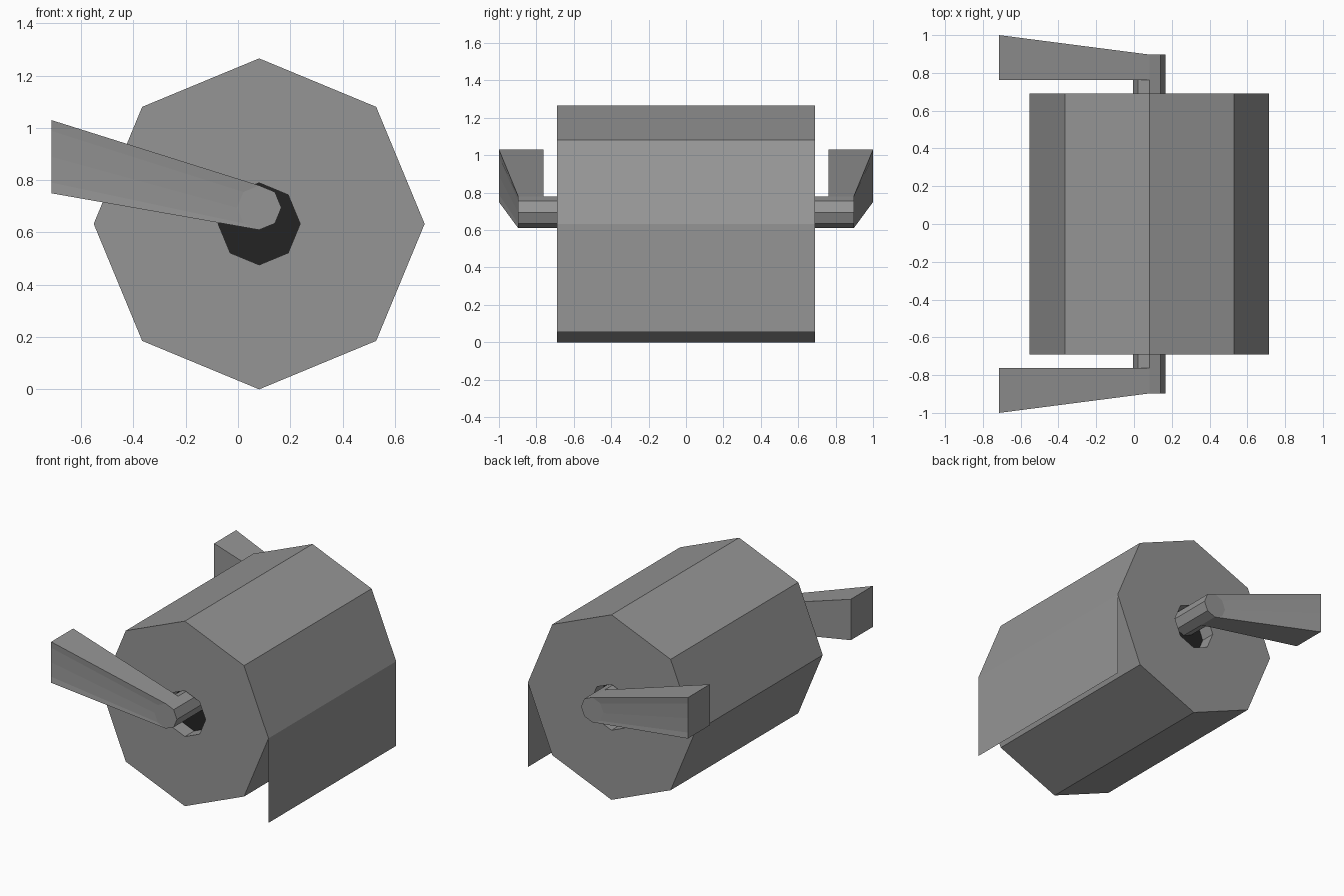
import bpy, bmesh, math

if "Cube" in bpy.data.objects:
    bpy.data.objects.remove(bpy.data.objects["Cube"])

CX, CZ, R = 0.081, 0.633, 0.633      # roll centre and radius
HALF = 0.69                          # half width of the roll


def material(name, v):
    m = bpy.data.materials.new(name)
    m.diffuse_color = (v, v, v, 1)
    m.use_nodes = True
    m.node_tree.nodes["Principled BSDF"].inputs["Base Color"].default_value = m.diffuse_color
    return m


GREY = material("grey", 0.30)
DARK = material("dark", 0.017)


def finish(name, bm, mats):
    bmesh.ops.recalc_face_normals(bm, faces=bm.faces)
    me = bpy.data.meshes.new(name)
    bm.to_mesh(me)
    bm.free()
    for m in mats:
        me.materials.append(m)
    ob = bpy.data.objects.new(name, me)
    bpy.context.collection.objects.link(ob)


def ring(bm, r, y, cz):
    return [bm.verts.new((CX + r * math.cos(i * math.pi / 4), y,
                          cz + r * math.sin(i * math.pi / 4))) for i in range(8)]


def bridge(bm, a, b, closed=True):
    n = len(a)
    for i in range(n if closed else n - 1):
        j = (i + 1) % n
        bm.faces.new((a[i], a[j], b[j], b[i]))


# Octagonal roll with a recessed dark core at each end
bm = bmesh.new()
profile = [(0.157, -HALF + 0.1), (0.157, -HALF), (R, -HALF),
           (R, HALF), (0.157, HALF), (0.157, HALF - 0.1)]
rings = [ring(bm, r, y, CZ) for r, y in profile]
for a, b in zip(rings, rings[1:]):
    bridge(bm, a, b)
for end in (rings[0], rings[-1]):
    bm.faces.new(end).material_index = 1
finish("paper_roll", bm, [GREY, DARK])

# Loose sheet hanging from the right side of the roll
bm = bmesh.new()
x = CX + R
bm.faces.new([bm.verts.new(c) for c in ((x, -HALF, CZ), (x, HALF, CZ),
                                        (x, HALF, 0.055), (x, -HALF, 0.055))])
finish("hanging_sheet", bm, [GREY])

# Holder arms: octagonal pin whose left half is drawn out into a flared arm
PZ, PR, XL = 0.695, 0.085, -0.714
for name, s in (("front_arm", -1), ("back_arm", 1)):
    bm = bmesh.new()
    tip, inner, outer = [ring(bm, PR, s * y, PZ) for y in (HALF - 0.1, 0.762, 0.897)]
    bridge(bm, tip, inner)
    bm.faces.new(tip)
    bm.faces.new(outer)

    def wall_end(src, y):
        return [bm.verts.new((XL, s * y, 0.89 + (v.co.z - PZ) / PR * 0.14)) for v in src]

    left_in, left_out = inner[2:7], outer[2:7]
    end_in, end_out = wall_end(left_in, 0.762), wall_end(left_out, 1.0)
    bridge(bm, left_in, end_in, False)
    bridge(bm, left_out, end_out, False)
    bridge(bm, end_in, end_out, False)
    for k in (0, 4):                 # top and bottom of the arm
        bm.faces.new((left_in[k], end_in[k], end_out[k], left_out[k]))
    right = [6, 7, 0, 1, 2]          # rounded right side
    bridge(bm, [inner[i] for i in right], [outer[i] for i in right], False)
    finish(name, bm, [GREY])
